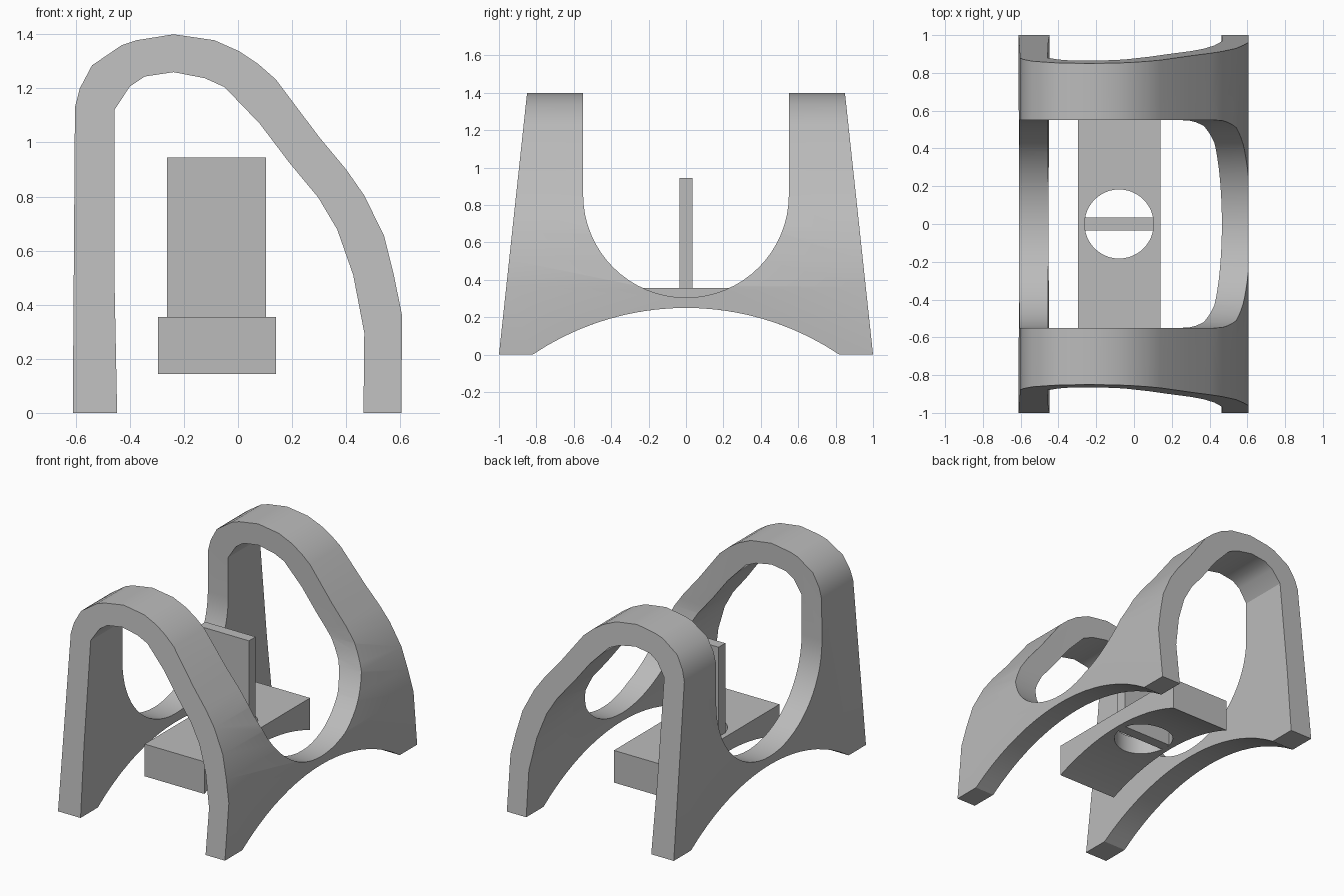
import bpy, bmesh, math

if "Cube" in bpy.data.objects:
    bpy.data.objects.remove(bpy.data.objects["Cube"])

grey = bpy.data.materials.new("plain_grey")
grey.diffuse_color = (0.5, 0.5, 0.5, 1)
grey.use_nodes = True
grey.node_tree.nodes["Principled BSDF"].inputs["Base Color"].default_value = grey.diffuse_color


def prism(name, points, lo, hi, place):
    """Extrude a closed 2D outline from lo to hi; place maps (a, b, depth) to xyz."""
    bm = bmesh.new()
    bottom = [bm.verts.new(place(a, b, lo)) for a, b in points]
    top = [bm.verts.new(place(a, b, hi)) for a, b in points]
    bm.faces.new(bottom)
    bm.faces.new(top[::-1])
    n = len(points)
    for i in range(n):
        j = (i + 1) % n
        bm.faces.new((bottom[j], bottom[i], top[i], top[j]))
    bmesh.ops.recalc_face_normals(bm, faces=bm.faces)
    mesh = bpy.data.meshes.new(name)
    bm.to_mesh(mesh)
    bm.free()
    mesh.materials.append(grey)
    obj = bpy.data.objects.new(name, mesh)
    bpy.context.collection.objects.link(obj)
    return obj


def activate(obj):
    bpy.ops.object.select_all(action='DESELECT')
    obj.select_set(True)
    bpy.context.view_layer.objects.active = obj


def boolean(obj, tool, operation):
    mod = obj.modifiers.new("cut", 'BOOLEAN')
    mod.operation = operation
    mod.solver = 'EXACT'
    mod.object = tool
    activate(obj)
    bpy.ops.object.modifier_apply(modifier=mod.name)
    bpy.data.objects.remove(tool)
    bpy.ops.object.shade_smooth_by_angle(angle=math.radians(30))


def along_x(a, b, d):
    return (d, a, b)


def along_y(a, b, d):
    return (a, d, b)


def along_z(a, b, d):
    return (a, b, d)


def under_arc(half, steps):
    """Points of the shallow underside arch, from -half to +half in y."""
    r = 1.47
    return [(y, max(0.0, math.sqrt(r * r - y * y) - r + 0.25))
            for y in (-half + 2 * half * i / steps for i in range(steps + 1))]


# Lopsided arch shell, swept front to back
outer = [(-.611, -.1), (-.611, 0), (-.603, 1.13), (-.585, 1.2), (-.54, 1.285),
         (-.43, 1.36), (-.375, 1.378), (-.238, 1.4), (-.087, 1.378), (.005, 1.337),
         (.075, 1.29), (.14, 1.233), (.30, 1.02), (.40, .90), (.467, .804),
         (.54, .655), (.577, .507), (.606, .363), (.605, 0), (.605, -.1)]
inner = [(-.447, -.1), (-.447, 0), (-.456, .455), (-.457, 1.12), (-.40, 1.207),
         (-.345, 1.244), (-.238, 1.26), (-.124, 1.238), (-.05, 1.205), (.08, 1.07),
         (.19, .925), (.297, .796), (.367, .678), (.426, .51), (.467, .296),
         (.464, 0), (.464, -.1)]
shell = prism("arch_shell", outer + inner[::-1], -1.1, 1.1, along_y)

# Side outline: sloped ends, U-shaped opening above, shallow arch below
u_cut = [(.55 * math.cos(t), .855 - .55 * math.sin(t))
         for t in (math.pi * i / 32 for i in range(33))]
side = ([(-1, 0)] + under_arc(.82, 20) + [(1, 0), (.839, 1.5), (.55, 1.5)]
        + u_cut + [(-.55, 1.5), (-.839, 1.5)])
boolean(shell, prism("side_outline", side, -.8, .8, along_x), 'INTERSECT')

# Floating slab with arched underside and a round hole
slab = prism("slab", under_arc(.55, 14) + [(.55, .355), (-.55, .355)],
             -.296, .14, along_x)
circle = [(-.079 + .183 * math.cos(t), .183 * math.sin(t))
          for t in (math.tau * i / 48 for i in range(48))]
boolean(slab, prism("hole_cutter", circle, 0, .6, along_z), 'DIFFERENCE')

# Upright plate standing across the hole
prism("upright_plate", [(-.262, .25), (.104, .25), (.104, .945), (-.262, .945)],
      -.035, .035, along_y)
